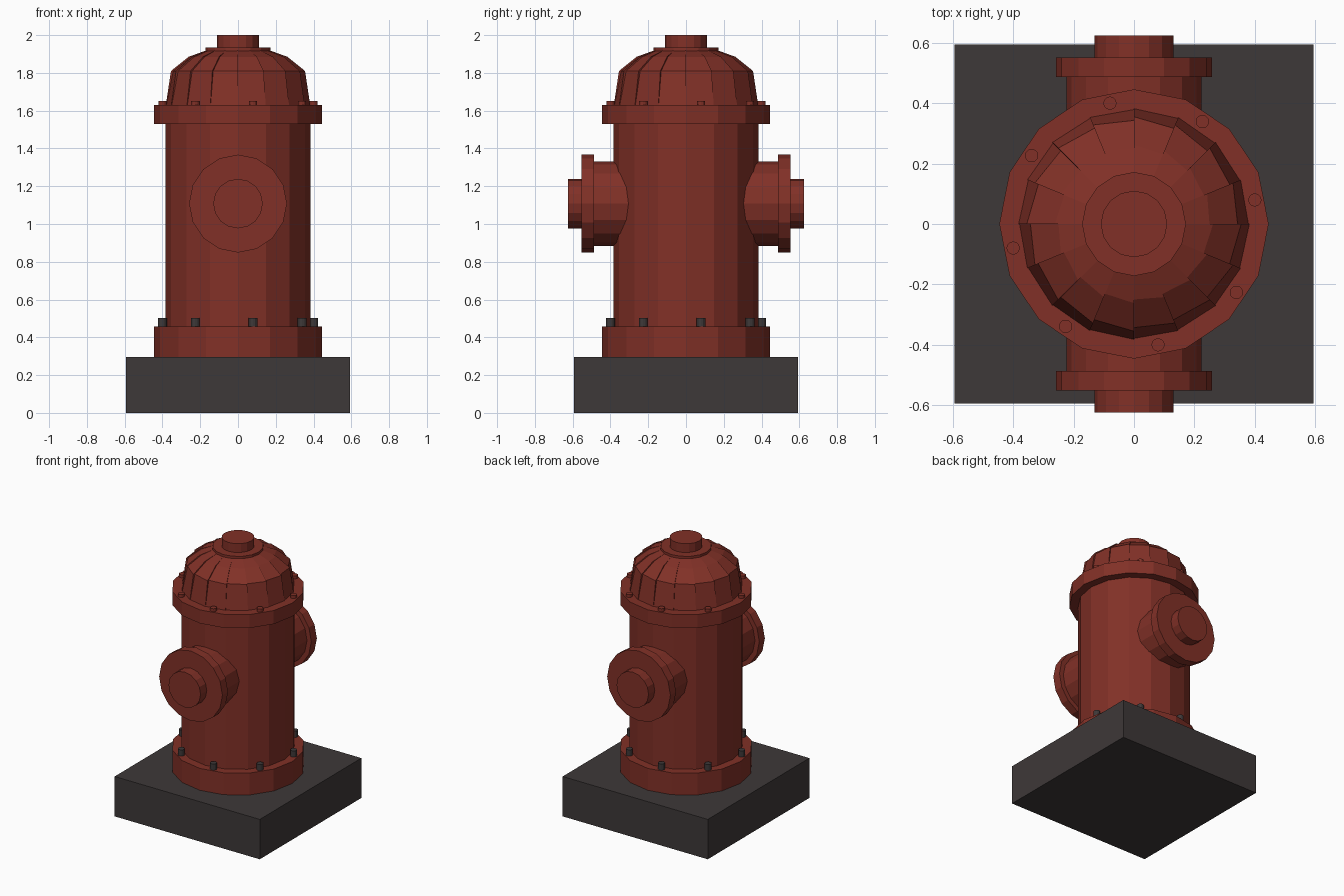
import bpy, bmesh, math
from mathutils import Matrix, Vector

if "Cube" in bpy.data.objects:
    bpy.data.objects.remove(bpy.data.objects["Cube"])


def material(name, rgb):
    m = bpy.data.materials.new(name)
    m.diffuse_color = (*rgb, 1)
    m.use_nodes = True
    m.node_tree.nodes["Principled BSDF"].inputs["Base Color"].default_value = m.diffuse_color
    return m


RED = material("brick_red", (0.22, 0.03, 0.02))
DARK = material("dark_grey", (0.048, 0.040, 0.040))
SIDES = 16


def make_object(name, bm, mat):
    bmesh.ops.recalc_face_normals(bm, faces=bm.faces)
    mesh = bpy.data.meshes.new(name)
    bm.to_mesh(mesh)
    bm.free()
    mesh.materials.append(mat)
    ob = bpy.data.objects.new(name, mesh)
    bpy.context.collection.objects.link(ob)
    return ob


def cylinder(name, radius, start, end, mat=RED, sides=SIDES, matrix=Matrix()):
    """Cylinder along local z from start to end, then moved by matrix."""
    bm = bmesh.new()
    place = matrix @ Matrix.Translation((0, 0, (start + end) / 2))
    bmesh.ops.create_cone(bm, cap_ends=True, segments=sides, radius1=radius,
                          radius2=radius, depth=end - start, matrix=place)
    return make_object(name, bm, mat)


# Square plinth
bm = bmesh.new()
bmesh.ops.create_cube(bm, size=1, matrix=Matrix.Translation((0, 0, 0.1475))
                      @ Matrix.Diagonal((1.188, 1.188, 0.295, 1)))
make_object("plinth", bm, DARK)

# Barrel and its two flanges
cylinder("base_flange", 0.446, 0.295, 0.457)
cylinder("barrel", 0.385, 0.457, 1.53)
cylinder("top_flange", 0.446, 1.53, 1.63)

# Bonnet: panels that step slightly outward at one edge
profile = [(0.382, 1.63, 0.003), (0.355, 1.81, 0.012),
           (0.262, 1.885, 0.012), (0.165, 1.92, 0.0)]
bm = bmesh.new()
columns = []
for i in range(SIDES):
    for side in (0, 1):
        a = 2 * math.pi * (i + side) / SIDES
        columns.append([bm.verts.new(((r - s * (1 - side)) * math.cos(a),
                                      (r - s * (1 - side)) * math.sin(a), z))
                        for r, z, s in profile])
for i, col in enumerate(columns):
    nxt = columns[(i + 1) % len(columns)]
    for k in range(len(profile) - 1):
        bm.faces.new((col[k], nxt[k], nxt[k + 1], col[k + 1]))
bmesh.ops.remove_doubles(bm, verts=bm.verts, dist=0.0005)
make_object("bonnet", bm, RED)

# Operating nut on top
cylinder("nut_collar", 0.172, 1.905, 1.935)
cylinder("operating_nut", 0.11, 1.935, 2.0)

# Front and back outlets
for label, turn in (("front", 90), ("back", -90)):
    m = Matrix.Translation((0, 0, 1.108)) @ Matrix.Rotation(math.radians(turn), 4, 'X')
    cylinder(label + "_outlet_neck", 0.224, 0.25, 0.487, matrix=m)
    cylinder(label + "_outlet_flange", 0.259, 0.487, 0.552, matrix=m)
    cylinder(label + "_outlet_cap", 0.131, 0.552, 0.625, matrix=m)

# Flange bolts
for i in range(8):
    a = math.radians(11.25 + 45 * i)
    m = Matrix.Translation(Vector((0.408 * math.cos(a), 0.408 * math.sin(a), 0)))
    cylinder(f"base_bolt_{i + 1}", 0.023, 0.45, 0.503, DARK, 12, m)
    cylinder(f"top_bolt_{i + 1}", 0.022, 1.62, 1.652, RED, 12, m)
